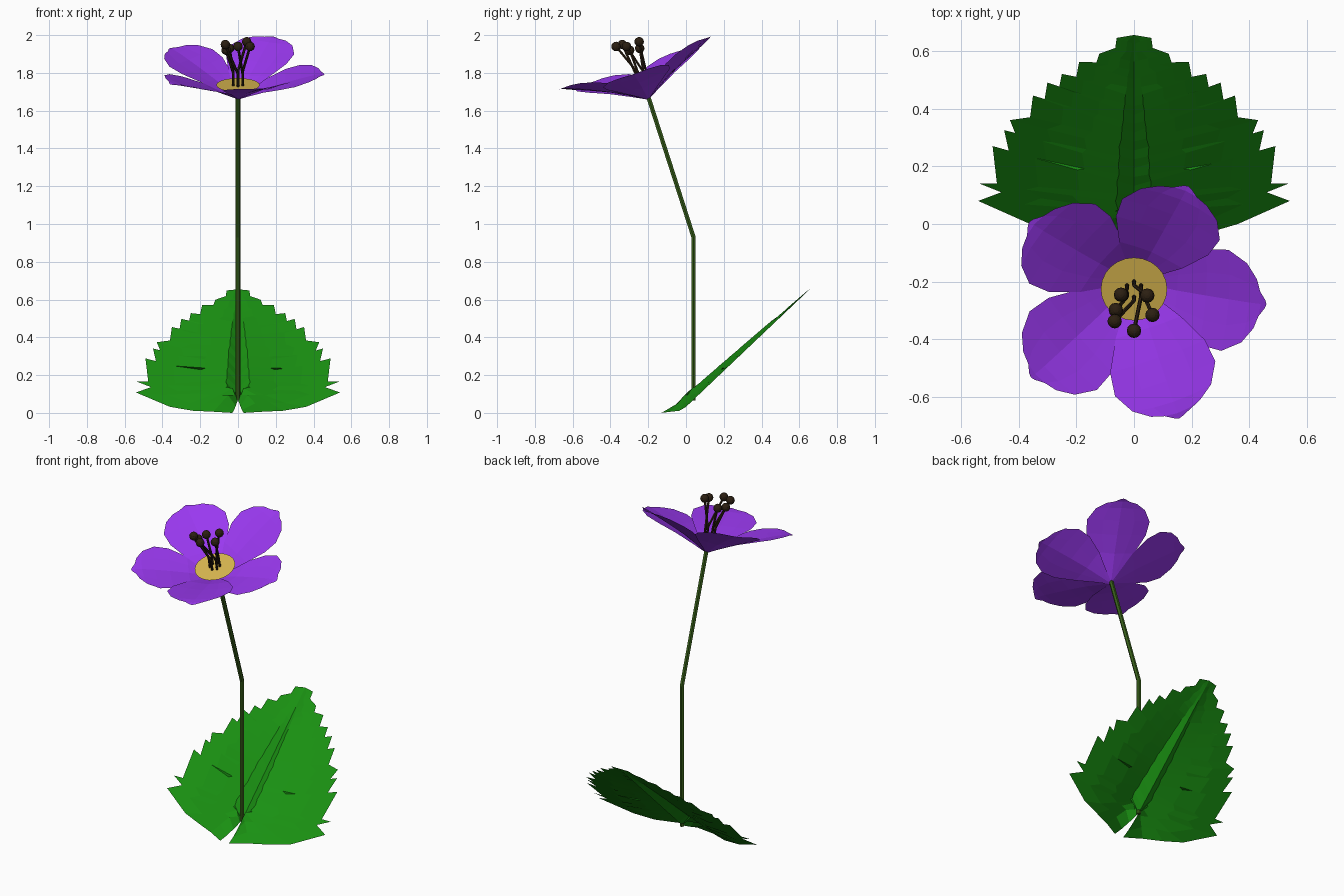
import bpy, bmesh, math
from mathutils import Vector, Matrix

if "Cube" in bpy.data.objects:
    bpy.data.objects.remove(bpy.data.objects["Cube"])


def material(name, rgb):
    m = bpy.data.materials.new(name)
    m.diffuse_color = (*rgb, 1)
    m.use_nodes = True
    m.node_tree.nodes["Principled BSDF"].inputs["Base Color"].default_value = m.diffuse_color
    return m


GREEN = material("leaf_green", (0.01, 0.28, 0.006))
STEM = material("stem_green", (0.04, 0.12, 0.01))
PURPLE = material("petal_purple", (0.32, 0.04, 0.86))
GOLD = material("centre_gold", (0.70, 0.48, 0.08))
DARK = material("stamen_brown", (0.025, 0.014, 0.006))


def mesh_object(name, verts, faces, mat):
    me = bpy.data.meshes.new(name)
    me.from_pydata(verts, [], faces)
    bm = bmesh.new()
    bm.from_mesh(me)
    bmesh.ops.remove_doubles(bm, verts=bm.verts, dist=0.0005)
    bm.to_mesh(me)
    bm.free()
    me.materials.append(mat)
    ob = bpy.data.objects.new(name, me)
    bpy.context.collection.objects.link(ob)
    return ob


def grid_faces(rows, cols):
    return [(i * cols + j, i * cols + j + 1, (i + 1) * cols + j + 1, (i + 1) * cols + j)
            for i in range(rows - 1) for j in range(cols - 1)]


def tube(name, points, radius, mat):
    cu = bpy.data.curves.new(name, 'CURVE')
    cu.dimensions = '3D'
    cu.bevel_depth = radius
    cu.bevel_resolution = 1
    cu.use_fill_caps = True
    sp = cu.splines.new('POLY')
    sp.points.add(len(points) - 1)
    for p, co in zip(sp.points, points):
        p.co = (*co, 1)
    sp.use_smooth = False
    cu.materials.append(mat)
    ob = bpy.data.objects.new(name, cu)
    bpy.context.collection.objects.link(ob)
    bpy.ops.object.select_all(action='DESELECT')
    ob.select_set(True)
    bpy.context.view_layer.objects.active = ob
    bpy.ops.object.convert(target='MESH')


# Stem with one bend
tube("stem", [(0, 0.04, 0.065), (0, 0.04, 0.93), (0, -0.2, 1.675)], 0.013, STEM)

# Toothed leaf: half outline seen from above, tip to notch, mirrored
HALF = [(0, .655), (.06, .645), (.065, .61), (.12, .59), (.13, .56), (.19, .562),
        (.20, .51), (.25, .52), (.26, .47), (.30, .49), (.31, .43), (.35, .445),
        (.36, .37), (.43, .36), (.41, .31), (.45, .325), (.43, .235), (.49, .27),
        (.475, .14), (.535, .14), (.46, .11), (.54, .08), (.36, 0), (.24, -.035),
        (.13, -.08), (.03, -.13)]


def leaf_z(x, y):
    base = 0.07 + 0.95 * (y - 0.04)
    ridge = 0.107 + 0.84 * y
    g = min(x / 0.03, 1) * max(0, 1 - max(0, x - 0.03) / 0.25)
    return max(0, base + g * (ridge - base))


verts, faces = [], []
fracs = (0, 0.12, 0.4, 0.7, 1)
for side in (-1, 1):
    start = len(verts)
    for i, (px, py) in enumerate(HALF):
        my = max(0.04, 0.655 - 0.615 * i / 20)
        for f in fracs:
            x, y = px * f, my + (py - my) * f
            verts.append((side * x, y, leaf_z(x, y)))
    fs = grid_faces(len(HALF), len(fracs))
    faces += [tuple(start + k for k in (q if side > 0 else q[::-1])) for q in fs]
mesh_object("leaf", verts, faces, GREEN)

# Flower frame at the stem tip, leaning forward
FRAME = Matrix.Translation((0, -0.2, 1.66)) @ Matrix.Rotation(math.radians(18.5), 4, 'X')

# Petals: (radius, half width, height) along the length
PROFILE = [(0, .005, 0), (.06, .05, .03), (.15, .12, .075), (.25, .175, .115),
           (.33, .185, .145), (.40, .145, .17), (.44, .09, .18), (.46, .03, .18)]
for n, (angle, lift) in enumerate([(-4, -.03), (66, .03), (142, .01), (219, 0), (290, .02)]):
    turn = FRAME @ Matrix.Rotation(math.radians(angle), 4, 'Z')
    verts = []
    for r, w, h in PROFILE:
        for s in (-1, -.5, 0, .5, 1):
            cup = 0.018 * abs(s) * math.sin(math.pi * min(r / 0.46, 1))
            verts.append(turn @ Vector((r - 0.02 * s * s * r / .46, s * w,
                                        h + lift * r / .46 + cup)))
    mesh_object(f"petal_{n + 1}", verts, grid_faces(len(PROFILE), 5), PURPLE)

# Golden centre disc
ring = [FRAME @ Vector((.115 * math.cos(a), .115 * math.sin(a), .08))
        for a in (math.tau * k / 24 for k in range(24))]
mesh_object("flower_centre", ring, [tuple(range(24))], GOLD)

# Stamens: filament plus round anther
ANTHERS = [(-.045, -.245, 1.93), (-.063, -.298, 1.92), (-.067, -.337, 1.95),
           (0, -.37, 1.94), (.064, -.315, 1.94), (.046, -.248, 1.965)]
for n, tip in enumerate(ANTHERS):
    a = math.radians(150 + 60 * n)
    root = FRAME @ Vector((.028 * math.cos(a), .028 * math.sin(a), .075))
    bend = root + Vector((0, -0.015, 0.07))
    tube(f"filament_{n + 1}", [root, bend, Vector(tip)], 0.007, DARK)
    bm = bmesh.new()
    bmesh.ops.create_uvsphere(bm, u_segments=12, v_segments=8, radius=0.025,
                              matrix=Matrix.Translation(tip))
    me = bpy.data.meshes.new(f"anther_{n + 1}")
    bm.to_mesh(me)
    bm.free()
    me.materials.append(DARK)
    bpy.context.collection.objects.link(bpy.data.objects.new(me.name, me))
